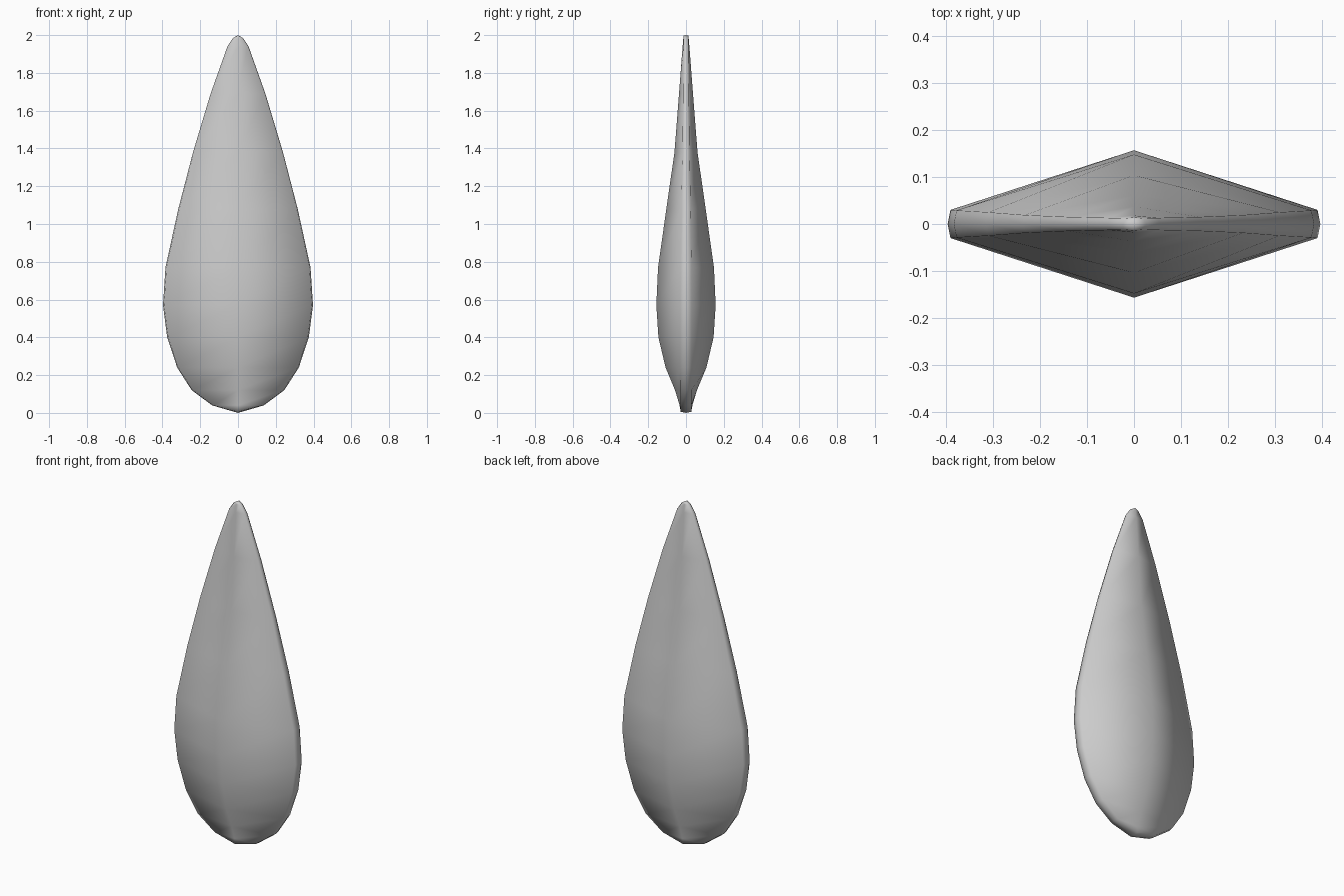
import bpy, bmesh

if "Cube" in bpy.data.objects:
    bpy.data.objects.remove(bpy.data.objects["Cube"])

# Stations up the blade: z, half width, ridge half depth, rim half thickness
STATIONS = [
    (0.00, 0.000, 0.028, 0.028),
    (0.04, 0.137, 0.034, 0.028),
    (0.12, 0.245, 0.058, 0.029),
    (0.24, 0.322, 0.108, 0.030),
    (0.40, 0.375, 0.146, 0.030),
    (0.57, 0.397, 0.157, 0.030),
    (0.77, 0.384, 0.148, 0.029),
    (1.08, 0.316, 0.104, 0.025),
    (1.38, 0.238, 0.061, 0.019),
    (1.69, 0.145, 0.037, 0.015),
    (1.94, 0.056, 0.018, 0.013),
    (1.985, 0.026, 0.014, 0.012),
    (2.00, 0.000, 0.012, 0.012),
]
INSET = 0.006


def ring(z, w, d, r):
    """Diamond section with a small bevelled rim on both sides."""
    tip = w == 0
    e = max(w - INSET, 0)
    zi = z + (INSET if z < 1 else -INSET / 2) if tip else z
    return [(w, 0, z), (e, r, zi), (0, d, zi), (-e, r, zi),
            (-w, 0, z), (-e, -r, zi), (0, -d, zi), (e, -r, zi)]


# Teardrop blade lofted through the sections
bm = bmesh.new()
rings = [[bm.verts.new(p) for p in ring(*s)] for s in STATIONS]
for a, b in zip(rings, rings[1:]):
    for i in range(8):
        j = (i + 1) % 8
        bm.faces.new((a[i], a[j], b[j], b[i]))

# Close the two ends into short rim edges
bmesh.ops.remove_doubles(bm, verts=bm.verts, dist=0.0005)
bmesh.ops.recalc_face_normals(bm, faces=bm.faces)
for f in bm.faces:
    f.smooth = True

mesh = bpy.data.meshes.new("teardrop_blade")
bm.to_mesh(mesh)
bm.free()
blade = bpy.data.objects.new("teardrop_blade", mesh)
bpy.context.collection.objects.link(blade)
